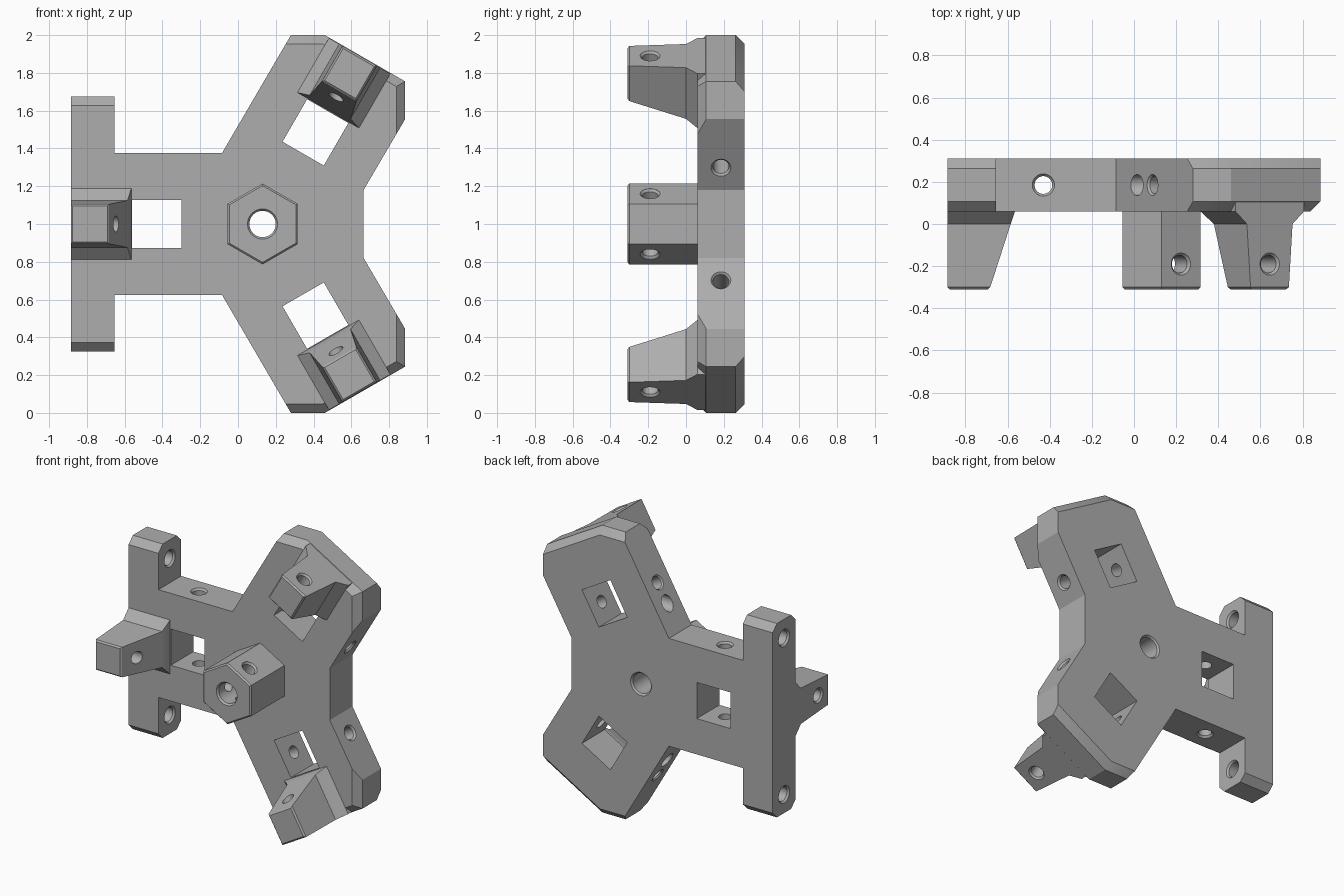
import bpy, bmesh, math
from mathutils import Vector

cube = bpy.data.objects.get("Cube")
if cube:
    bpy.data.objects.remove(cube, do_unlink=True)

grey = bpy.data.materials.new("plain_grey")
grey.use_nodes = True
tone = (0.42, 0.42, 0.42, 1)
grey.diffuse_color = tone
grey.node_tree.nodes["Principled BSDF"].inputs["Base Color"].default_value = tone

HUB = Vector((0.13, 0, 1.0))
FRONT, BACK, MID = 0.06, 0.31, 0.185   # plate depth
TIP, PIN = -0.31, -0.19                # front end of posts, depth of their holes
ARMS = {"right": 180, "upper": 60, "lower": -60}


def finish(name, bm):
    bmesh.ops.recalc_face_normals(bm, faces=bm.faces)
    mesh = bpy.data.meshes.new(name)
    bm.to_mesh(mesh)
    bm.free()
    mesh.materials.append(grey)
    obj = bpy.data.objects.new(name, mesh)
    bpy.context.collection.objects.link(obj)
    return obj


def loft(name, rings):
    """Skin closed rings of equal size and cap both ends."""
    bm = bmesh.new()
    loops = [[bm.verts.new(p) for p in ring] for ring in rings]
    n = len(loops[0])
    for a, b in zip(loops, loops[1:]):
        for i in range(n):
            j = (i + 1) % n
            bm.faces.new((a[i], a[j], b[j], b[i]))
    bm.faces.new(loops[0])
    bm.faces.new(loops[-1])
    return finish(name, bm)


def drill(origin, axis, profile, sides=28):
    """Round cutter along an axis; profile holds (distance, radius)."""
    axis = axis.normalized()
    u = axis.orthogonal().normalized()
    v = axis.cross(u)
    angles = [math.tau * i / sides for i in range(sides)]
    cutter = loft("hole_cutter", [
        [origin + axis * d + (u * math.cos(a) + v * math.sin(a)) * r for a in angles]
        for d, r in profile])
    cutter.hide_render = True
    return cutter


def cut(obj, cutters):
    for c in cutters:
        mod = obj.modifiers.new("cut", 'BOOLEAN')
        mod.operation, mod.solver, mod.object = 'DIFFERENCE', 'EXACT', c
    deps = bpy.context.evaluated_depsgraph_get()
    mesh = bpy.data.meshes.new_from_object(obj.evaluated_get(deps))
    obj.modifiers.clear()
    obj.data = mesh


def arm_axes(degrees):
    a = math.radians(degrees)
    out = Vector((math.cos(a), 0, math.sin(a)))
    return out, Vector((-out.z, 0, out.x))


# Plate: three arms and a cross bar, outlined once and mirrored
half = [(0.665, 0.18), (0.885, 0.555), (0.885, 0.755), (0.46, 1.0), (0.28, 1.0),
        (-0.085, 0.375), (-0.655, 0.375), (-0.655, 0.675), (-0.885, 0.675)]
outline = half + [(x, -z) for x, z in reversed(half)]
n = len(outline)
bm = bmesh.new()
front = [bm.verts.new((x, FRONT, 1 + z)) for x, z in outline]
back = [bm.verts.new((x, BACK, 1 + z)) for x, z in outline]
bm.faces.new(front)
bm.faces.new(back)
for i in range(n):
    j = (i + 1) % n
    bm.faces.new((front[i], front[j], back[j], back[i]))
bmesh.ops.recalc_face_normals(bm, faces=bm.faces)
# Chamfer the arm ends and bar ends
chamfered = []
for loop, sides in ((front, (1, 2, 3, 7)), (back, (2, 3, 7))):
    for s in sides:
        for i in (s, n - 2 - s):
            chamfered.append(bm.edges.get((loop[i], loop[i + 1])))
bmesh.ops.bevel(bm, geom=chamfered, offset=0.047, offset_type='OFFSET',
                segments=1, affect='EDGES', clamp_overlap=False)
plate = finish("plate", bm)

# Hexagonal hub with a small front chamfer
hexagon = [math.radians(30 + 60 * i) for i in range(6)]
hub = loft("hub", [
    [HUB + Vector((r * math.cos(a), y, r * math.sin(a))) for a in hexagon]
    for y, r in ((FRONT + 0.05, 0.214), (TIP + 0.01, 0.214), (TIP, 0.203))])

# Flared posts near the end of each arm: depth, inner radius, half width, end inset
sections = [(0.15, 0.695, 0.188, 0), (FRONT, 0.695, 0.188, 0), (0, 0.715, 0.125, 0),
            (TIP + 0.01, 0.812, 0.105, 0), (TIP, 0.822, 0.095, 0.01)]
posts, radial = [], []
for side, degrees in ARMS.items():
    out, across = arm_axes(degrees)
    end = 1.015 if side == "right" else 1.028
    rings = []
    for y, inner, w, inset in sections:
        base = HUB + Vector((0, y, 0))
        rings.append([base + out * r + across * t for r, t in
                      ((inner, -w), (inner, w), (end - inset, w), (end - inset, -w))])
    posts.append(loft(side + "_post", rings))
    # Pin hole through the hub wall and the post
    radial.append(drill(HUB + Vector((0, PIN, 0)), out, [
        (0, 0.042), (0.172, 0.042), (0.185, 0.053), (0.4, 0.053), (0.5, 0.042),
        (end - 0.012, 0.042), (end, 0.053), (1.2, 0.053)]))

# Bore through hub and plate
bore = drill(HUB, Vector((0, 1, 0)), [
    (-0.5, 0.08), (TIP, 0.08), (TIP + 0.012, 0.07),
    (BACK - 0.012, 0.07), (BACK, 0.08), (0.5, 0.08)])

# Square windows and cross holes in the arms
plate_cutters = [bore]
for degrees in ARMS.values():
    out, across = arm_axes(degrees)
    window = loft("window_cutter", [
        [HUB + Vector((0, y, 0)) + out * r + across * t for r, t in
         ((0.43, -0.126), (0.43, 0.126), (0.69, 0.126), (0.69, -0.126))]
        for y in (-0.1, 0.5)])
    window.hide_render = True
    cross = drill(HUB + Vector((0, MID, 0)) + out * 0.56, across, [
        (-0.5, 0.053), (-0.375, 0.053), (-0.362, 0.042),
        (0.362, 0.042), (0.375, 0.053), (0.5, 0.053)])
    plate_cutters += [window, cross]

# Holes along the bar ears, running on into the arms
for s in (-1, 1):
    plate_cutters.append(drill(Vector((0, MID, 1 + s * 0.545)), Vector((1, 0, 0)), [
        (-1, 0.06), (-0.885, 0.06), (-0.872, 0.05),
        (-0.668, 0.05), (-0.655, 0.06), (-0.4, 0.05), (0.2, 0.05)]))

cut(plate, plate_cutters)
cut(hub, [bore] + radial)
for post, hole in zip(posts, radial):
    cut(post, [hole])
for c in set(plate_cutters + radial):
    bpy.data.objects.remove(c, do_unlink=True)

# Smooth hole walls, crisp block edges
bpy.ops.object.select_all(action='DESELECT')
for obj in [plate, hub] + posts:
    obj.select_set(True)
    bpy.context.view_layer.objects.active = obj
bpy.ops.object.shade_smooth_by_angle(angle=math.radians(25))
